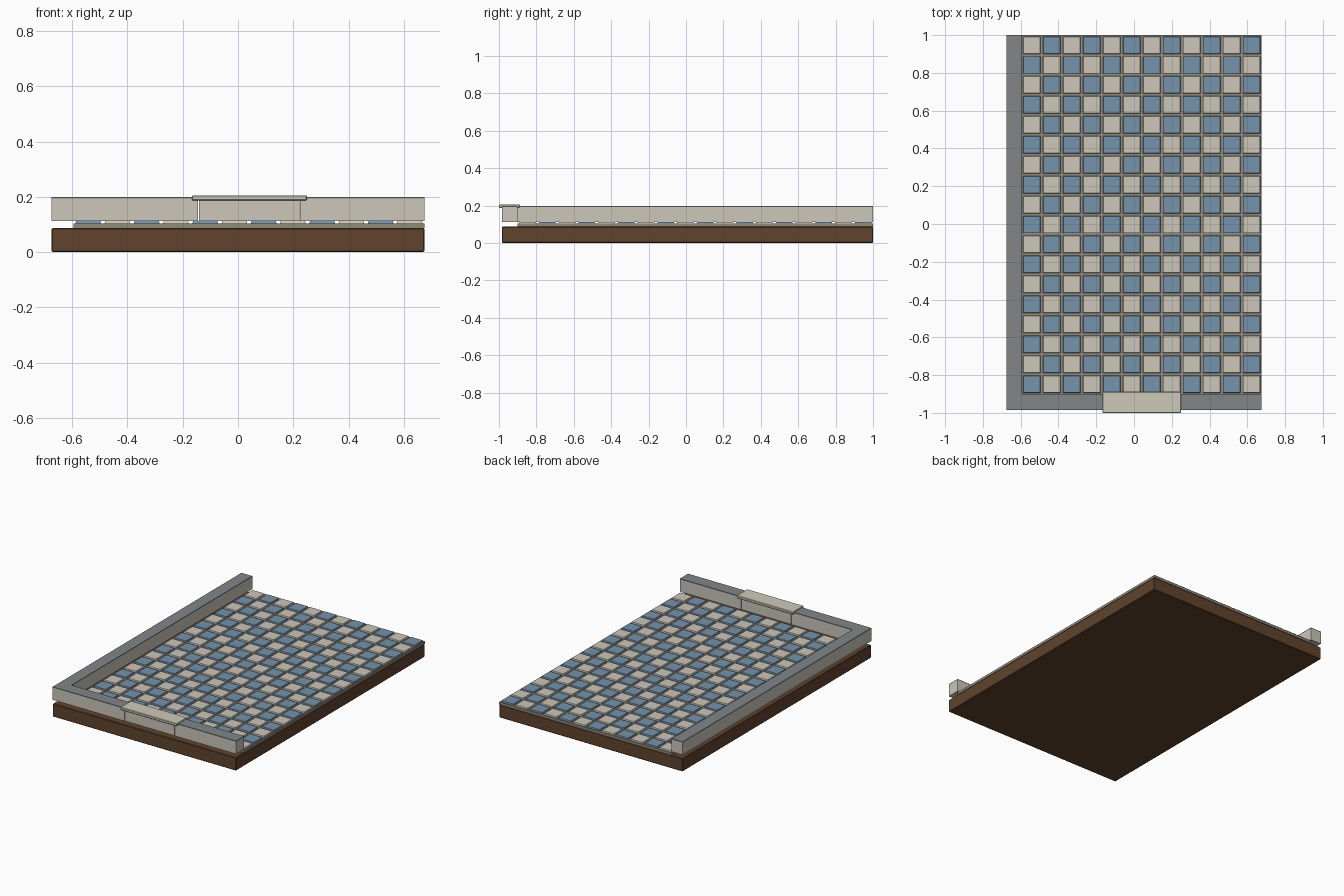
import bpy, bmesh

if "Cube" in bpy.data.objects:
    bpy.data.objects.remove(bpy.data.objects["Cube"])


def material(name, rgb):
    lin = [(c / 255 / 12.92) if c / 255 <= 0.04045 else ((c / 255 + 0.055) / 1.055) ** 2.4 for c in rgb]
    m = bpy.data.materials.new(name)
    m.diffuse_color = (*lin, 1.0)
    m.use_nodes = True
    m.node_tree.nodes["Principled BSDF"].inputs["Base Color"].default_value = m.diffuse_color
    return m


brown = material("brown earth", (96, 67, 45))
grout_mat = material("taupe grout", (146, 138, 123))
cream = material("cream plaster", (204, 199, 187))
sill_mat = material("pale sill", (206, 201, 184))
slate = material("slate grey", (129, 134, 138))
blue = material("blue tile", (117, 147, 171))


def add_box(bm, lo, hi, taper=0.0):
    """Axis aligned box; taper insets the top face."""
    rings = []
    for z, t in ((lo[2], 0.0), (hi[2], taper)):
        rings.append([bm.verts.new(p) for p in (
            (lo[0] + t, lo[1] + t, z), (hi[0] - t, lo[1] + t, z),
            (hi[0] - t, hi[1] - t, z), (lo[0] + t, hi[1] - t, z))])
    b, t = rings
    bm.faces.new(b[::-1])
    bm.faces.new(t)
    for i in range(4):
        j = (i + 1) % 4
        bm.faces.new((b[i], b[j], t[j], t[i]))


def finish(name, bm, mat, bevel=0.0):
    me = bpy.data.meshes.new(name)
    bm.to_mesh(me)
    bm.free()
    me.materials.append(mat)
    ob = bpy.data.objects.new(name, me)
    bpy.context.collection.objects.link(ob)
    if bevel:
        mod = ob.modifiers.new("edge", 'BEVEL')
        mod.width = bevel
        mod.segments = 1
    return ob


def box(name, lo, hi, mat, bevel=0.0):
    bm = bmesh.new()
    add_box(bm, lo, hi)
    return finish(name, bm, mat, bevel)


X0, X1 = -0.675, 0.675      # outer width
Y0, Y1 = -0.985, 1.0        # outer depth
FX, FY = -0.595, -0.90      # inner faces of the walls
Z_SLAB, Z_GROUT, Z_TILE = 0.087, 0.104, 0.112
Z_CAP, Z_TOP = 0.193, 0.199

# foundation and grout bed
box("foundation_slab", (X0, Y0, 0), (X1, Y1, Z_SLAB), brown, 0.004)
box("grout_bed", (FX, FY, Z_SLAB), (X1, Y1, Z_GROUT), grout_mat)

# checkerboard tiles
COLS, ROWS, GAP = 12, 18, 0.012
px, py = (X1 - FX) / COLS, (Y1 - FY) / ROWS
for parity, name, mat in ((0, "cream_tiles", cream), (1, "blue_tiles", blue)):
    bm = bmesh.new()
    for r in range(ROWS):
        for c in range(COLS):
            if (r + c) % 2 == parity:
                x, y = FX + c * px, Y1 - (r + 1) * py
                add_box(bm, (x + GAP / 2, y + GAP / 2, Z_GROUT - 0.002),
                        (x + px - GAP / 2, y + py - GAP / 2, Z_TILE), 0.003)
    finish(name, bm, mat)

# low walls with slate caps
for name, lo, hi in (("left_wall", (X0, FY), (FX, Y1)),
                     ("front_wall_left", (X0, Y0), (-0.145, FY)),
                     ("front_wall_right", (0.225, Y0), (X1, FY))):
    box(name, (*lo, Z_TILE), (*hi, Z_CAP), cream)
    box(name + "_cap", (*lo, Z_CAP), (*hi, Z_TOP), slate)

# wall panel under the sill, and the overhanging sill
box("sill_panel", (-0.142, Y0 + 0.002, Z_TILE), (0.222, FY - 0.002, 0.187), cream)
box("window_sill", (-0.167, -1.0, 0.187), (0.249, -0.888, 0.205), sill_mat, 0.003)
